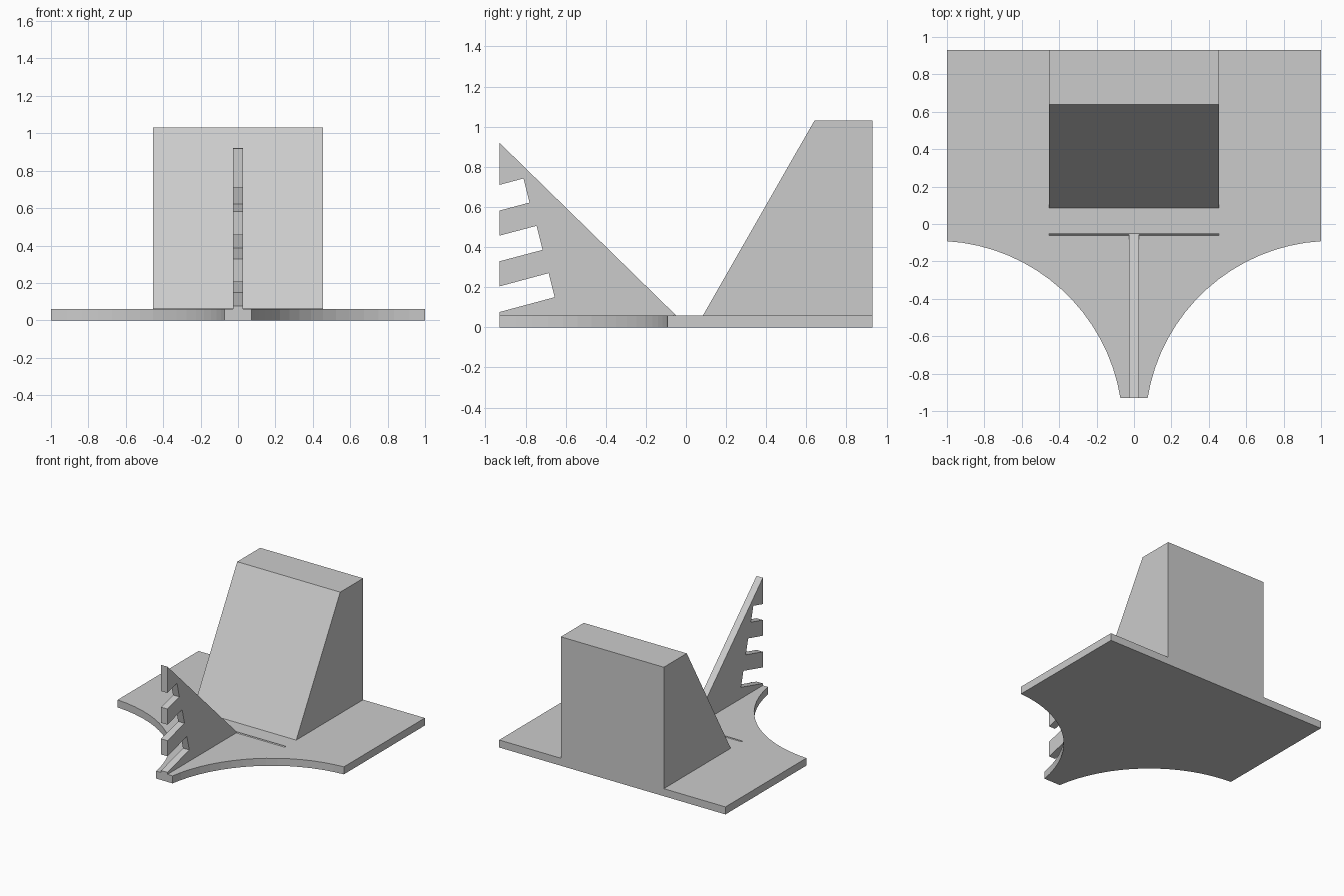
import bpy, bmesh, math
from mathutils import Vector

cube = bpy.data.objects.get("Cube")
if cube:
    bpy.data.objects.remove(cube, do_unlink=True)

grey = bpy.data.materials.new("plain_grey")
grey.use_nodes = True
grey.diffuse_color = (0.6, 0.6, 0.6, 1)
grey.node_tree.nodes["Principled BSDF"].inputs["Base Color"].default_value = (0.6, 0.6, 0.6, 1)


def prism(name, outline, direction):
    """Extrude a closed outline along a direction into a solid."""
    bm = bmesh.new()
    face = bm.faces.new([bm.verts.new(p) for p in outline])
    out = bmesh.ops.extrude_face_region(bm, geom=[face])
    verts = [v for v in out["geom"] if isinstance(v, bmesh.types.BMVert)]
    bmesh.ops.translate(bm, verts=verts, vec=Vector(direction))
    bmesh.ops.recalc_face_normals(bm, faces=bm.faces[:])
    mesh = bpy.data.meshes.new(name)
    bm.to_mesh(mesh)
    bm.free()
    mesh.materials.append(grey)
    obj = bpy.data.objects.new(name, mesh)
    bpy.context.collection.objects.link(obj)
    return obj


def side_prism(name, profile, half_width):
    """Extrude a (y, z) side profile symmetrically across x."""
    return prism(name, [(-half_width, y, z) for y, z in profile], (2 * half_width, 0, 0))


FRONT, BACK, TOP = -0.93, 0.93, 0.06

# Base plate with a circular scoop on each front corner
cx, cy, radius, steps = 1.06, -1.09, 1.0, 16
start = math.pi - math.asin((FRONT - cy) / radius)
end = math.acos((1 - cx) / radius)
angles = [start + (end - start) * i / steps for i in range(steps + 1)]
right_half = [(cx + radius * math.cos(a), cy + radius * math.sin(a), 0) for a in angles]
right_half.append((1, BACK, 0))
left_half = [(-x, y, z) for x, y, z in reversed(right_half)]
prism("base_plate", right_half + left_half, (0, 0, TOP))

# Sloped rest block
side_prism("rest_block", [(0.085, TOP), (0.64, 1.03), (BACK, 1.03), (BACK, TOP)], 0.455)

# Upright rib with three slanted notches in its front edge
notches = [
    [(FRONT, 0.71), (-0.81, 0.742), (-0.78, 0.622), (FRONT, 0.582)],
    [(FRONT, 0.457), (-0.745, 0.506), (-0.715, 0.386), (FRONT, 0.329)],
    [(FRONT, 0.204), (-0.685, 0.27), (-0.655, 0.15), (FRONT, 0.076)],
]
rib = [(-0.05, TOP), (FRONT, 0.92)]
for notch in notches:
    rib += notch
rib.append((FRONT, TOP))
side_prism("notched_rib", rib, 0.028)

# Fine ridge across the plate at the foot of the rib
side_prism("cross_ridge", [(-0.062, TOP), (-0.055, TOP + 0.006), (-0.05, TOP)], 0.455)
